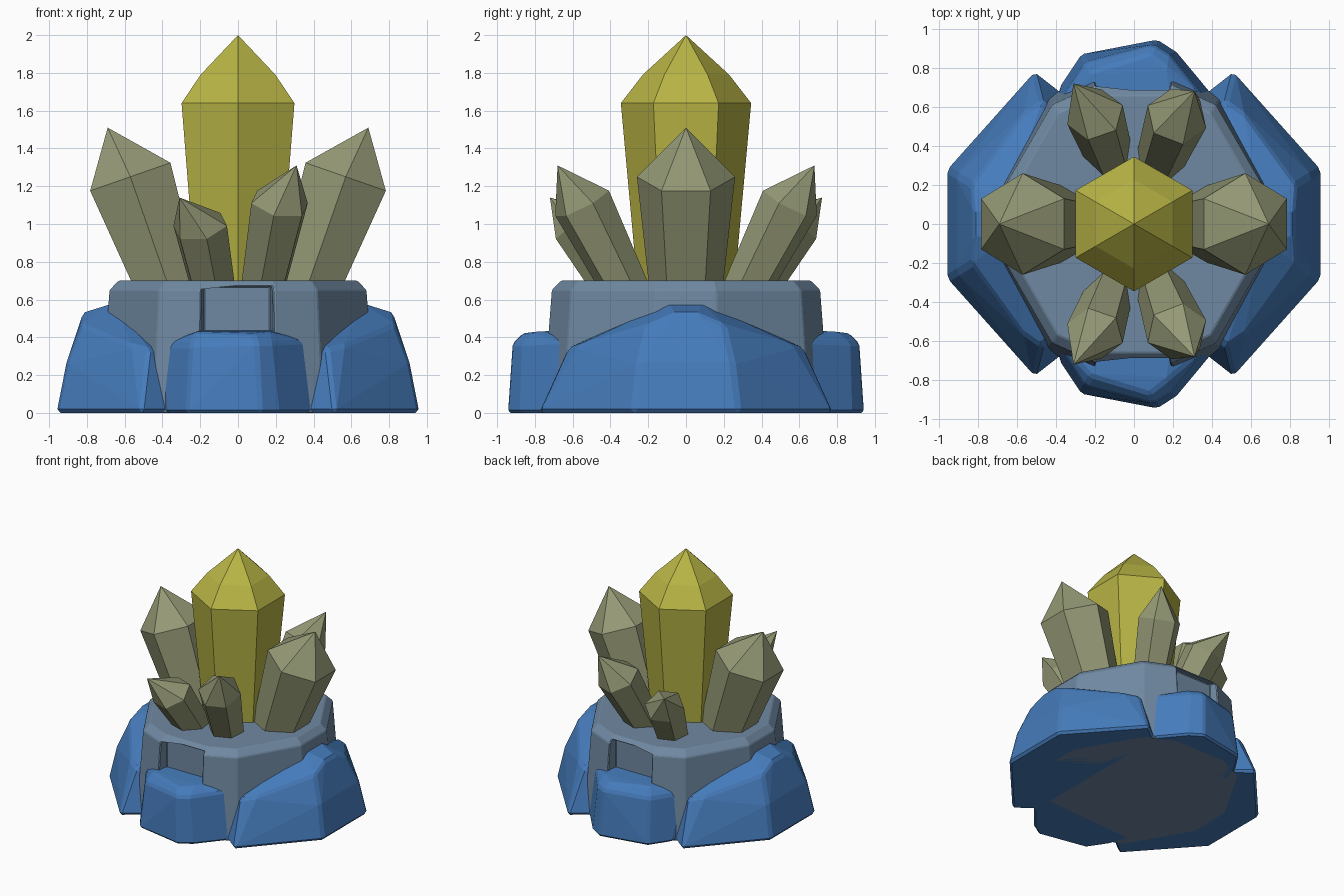
import bpy, bmesh, math
from mathutils import Vector

if "Cube" in bpy.data.objects:
    bpy.data.objects.remove(bpy.data.objects["Cube"])


def material(name, rgb):
    m = bpy.data.materials.new(name)
    m.diffuse_color = (*rgb, 1)
    m.use_nodes = True
    m.node_tree.nodes["Principled BSDF"].inputs["Base Color"].default_value = m.diffuse_color
    return m


BLUE = material("rock_blue", (0.06, 0.2, 0.5))
SLATE = material("rock_slate", (0.16, 0.25, 0.36))
OLIVE = material("crystal_olive", (0.3, 0.32, 0.18))
YELLOW = material("crystal_yellow", (0.48, 0.46, 0.06))


def finish(name, bm, mat):
    bmesh.ops.recalc_face_normals(bm, faces=bm.faces)
    me = bpy.data.meshes.new(name)
    bm.to_mesh(me)
    bm.free()
    ob = bpy.data.objects.new(name, me)
    bpy.context.collection.objects.link(ob)
    if mat:
        me.materials.append(mat)
    return ob


def hull(name, points, mat, bevel=0.0):
    """Faceted boulder: convex hull of a few points with chipped edges."""
    bm = bmesh.new()
    for p in points:
        bm.verts.new(p)
    res = bmesh.ops.convex_hull(bm, input=bm.verts)
    loose = [v for v in bm.verts if not v.link_faces]
    bmesh.ops.delete(bm, geom=loose, context='VERTS')
    bmesh.ops.dissolve_limit(bm, angle_limit=math.radians(2), verts=bm.verts, edges=bm.edges)
    ob = finish(name, bm, mat)
    if bevel:
        add_bevel(ob, bevel)
    return ob


def add_bevel(ob, width):
    b = ob.modifiers.new("chipped_edges", 'BEVEL')
    b.width = width
    b.segments = 1
    b.limit_method = 'ANGLE'
    b.angle_limit = math.radians(25)


def crystal(name, base, shoulder, tip, r0, r1, mat, bulge=None):
    """Tapered six-sided shaft with a pointed cap."""
    base, shoulder, tip = Vector(base), Vector(shoulder), Vector(tip)
    axis = (shoulder - base).normalized()
    u = axis.cross(Vector((0, 0, 1)))
    u = u.normalized() if u.length > 0.01 else Vector((0, 1, 0))
    w = axis.cross(u)
    levels = [(base, r0), (shoulder, r1)]
    if bulge:
        levels.append((shoulder.lerp(tip, bulge[0]), r1 * bulge[1]))
    bm = bmesh.new()
    rings = []
    for c, r in levels:
        rings.append([bm.verts.new(c + r * (math.cos(a) * u + math.sin(a) * w))
                      for a in (i * math.pi / 3 for i in range(6))])
    top = bm.verts.new(tip)
    bm.faces.new(rings[0])
    for i in range(6):
        j = (i + 1) % 6
        for lo, hi in zip(rings, rings[1:]):
            bm.faces.new((lo[i], lo[j], hi[j], hi[i]))
        bm.faces.new((rings[-1][i], rings[-1][j], top))
    return finish(name, bm, mat)


# Central rock pedestal
outline = [(0.20, 0.71), (0.42, 0.61), (0.68, 0.16)]
core_pts = [(sx * x * k, sy * y * k, z)
            for z, k in ((0, 1.07), (0.65, 1.0), (0.70, 0.93))
            for x, y in outline for sx in (1, -1) for sy in (1, -1)]
core = hull("rock_pedestal", core_pts, SLATE)

# Square notches chipped out of the pedestal front and back
for s, side in ((-1, "front"), (1, "back")):
    cut = hull(f"{side}_notch_cutter",
               [(x * k, s * y, z) for x in (-0.2, 0.19)
                for y, k in ((0.65, 0.9), (1.0, 1.3)) for z in (0.40, 0.67)], None)
    cut.hide_render = True
    cut.hide_viewport = True
    cut.display_type = 'WIRE'
    m = core.modifiers.new("notch", 'BOOLEAN')
    m.operation = 'DIFFERENCE'
    m.solver = 'EXACT'
    m.object = cut
add_bevel(core, 0.012)

# Front and back boulders, with a ledge under each notch
for s, side in ((-1, "front"), (1, "back")):
    pts = [(-0.43, 0.55, 0), (-0.37, 0.72, 0), (-0.27, 0.87, 0), (0.12, 0.945, 0),
           (0.22, 0.88, 0), (0.42, 0.64, 0), (0.42, 0.5, 0),
           (-0.41, 0.58, 0.36), (-0.25, 0.83, 0.36), (0.10, 0.92, 0.37),
           (0.18, 0.87, 0.37), (0.38, 0.62, 0.38),
           (-0.22, 0.78, 0.43), (0.08, 0.87, 0.42), (0.17, 0.8, 0.43),
           (-0.2, 0.55, 0.44), (0.2, 0.55, 0.44)]
    hull(f"{side}_boulder", [(x, s * y, z) for x, y, z in pts], BLUE, 0.015)

# Wide flanking boulders on both sides
half = [(0.35, 0.66, 0), (0.51, 0.785, 0), (0.96, 0.28, 0),
        (0.91, 0.25, 0.26), (0.40, 0.56, 0.34), (0.47, 0.63, 0.34),
        (0.56, 0.57, 0.36), (0.83, 0.2, 0.47), (0.82, 0.06, 0.53),
        (0.66, 0.09, 0.58), (0.3, 0.3, 0.34)]
for s, side in ((-1, "left"), (1, "right")):
    hull(f"{side}_boulder", [(s * x, t * y, z) for x, y, z in half for t in (1, -1)],
         BLUE, 0.02)

# Tall central crystal
crystal("main_crystal", (0, 0, 0.6), (0, 0, 1.64), (0, 0, 2.0), 0.25, 0.345, YELLOW,
        bulge=(0.42, 0.66))

# Leaning side crystals
for s, side in ((-1, "left"), (1, "right")):
    crystal(f"{side}_crystal", (s * 0.35, 0, 0.62), (s * 0.57, 0, 1.25),
            (s * 0.69, 0, 1.51), 0.19, 0.26, OLIVE)

# Small crystals leaning to front and back
for s, side in ((-1, "front"), (1, "back")):
    crystal(f"{side}_right_small_crystal", (0.12, s * 0.29, 0.6),
            (0.22, s * 0.55, 1.11), (0.31, s * 0.68, 1.31), 0.12, 0.16, OLIVE)
    crystal(f"{side}_left_small_crystal", (-0.12, s * 0.33, 0.6),
            (-0.20, s * 0.56, 0.99), (-0.31, s * 0.72, 1.14), 0.12, 0.15, OLIVE)
